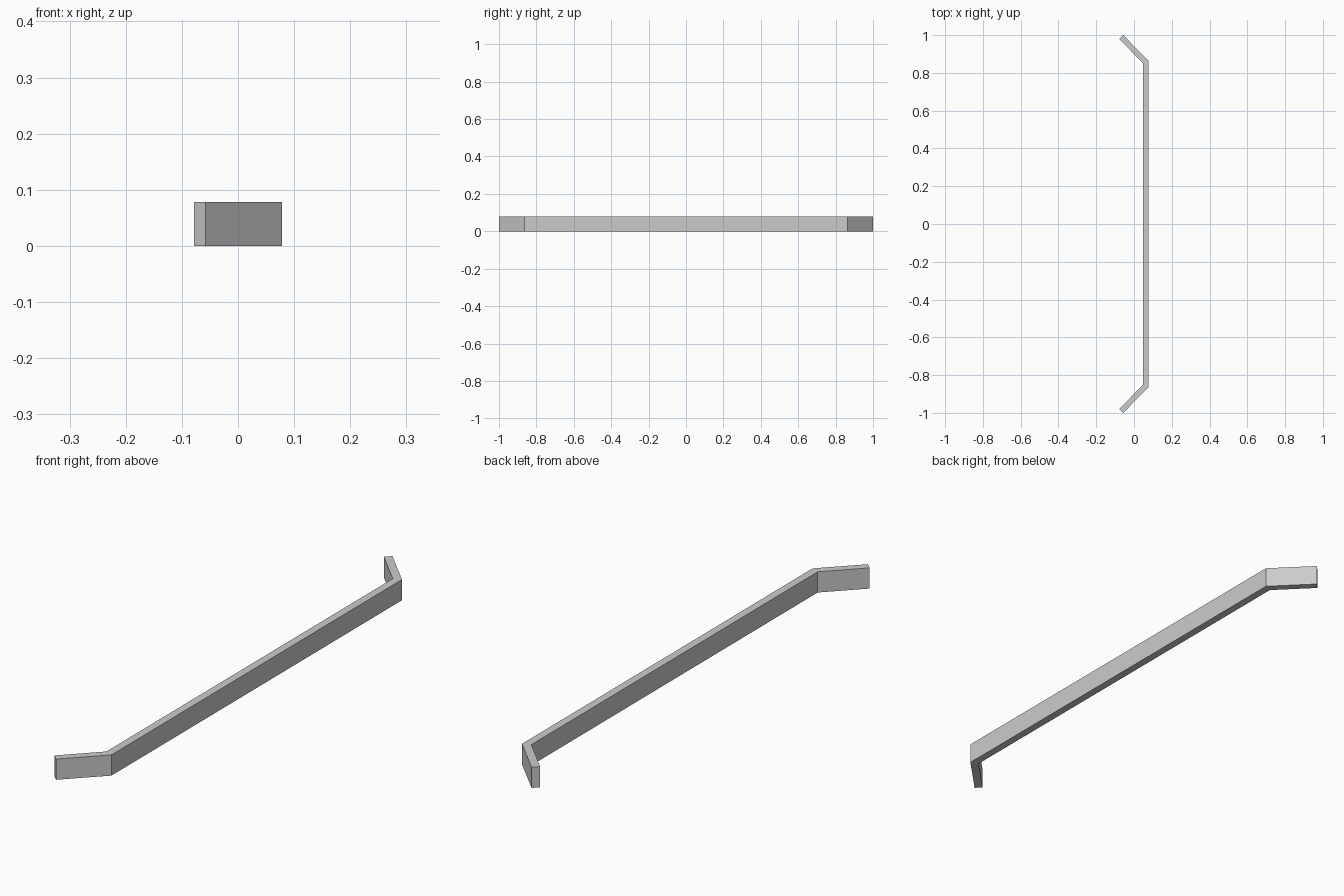
import bpy, bmesh

if "Cube" in bpy.data.objects:
    bpy.data.objects.remove(bpy.data.objects["Cube"])

HEIGHT = 0.078

# Half of the bent bar outline (y < 0): outer side, then inner side
outer = [(0.078, -0.864), (-0.0575, -1.0)]
inner = [(-0.0785, -0.979), (0.048, -0.8515)]
half = outer + inner
# Mirror across y = 0 to close the outline
outline = half + [(x, -y) for x, y in reversed(half)]

# Bent bar: flat profile extruded upward
bm = bmesh.new()
face = bm.faces.new([bm.verts.new((x, y, 0)) for x, y in outline])
result = bmesh.ops.extrude_face_region(bm, geom=[face], use_keep_orig=True)
top = [g for g in result["geom"] if isinstance(g, bmesh.types.BMVert)]
bmesh.ops.translate(bm, verts=top, vec=(0, 0, HEIGHT))
bmesh.ops.recalc_face_normals(bm, faces=bm.faces)

mesh = bpy.data.meshes.new("bent_bar")
bm.to_mesh(mesh)
bm.free()
bar = bpy.data.objects.new("bent_bar", mesh)
bpy.context.collection.objects.link(bar)
